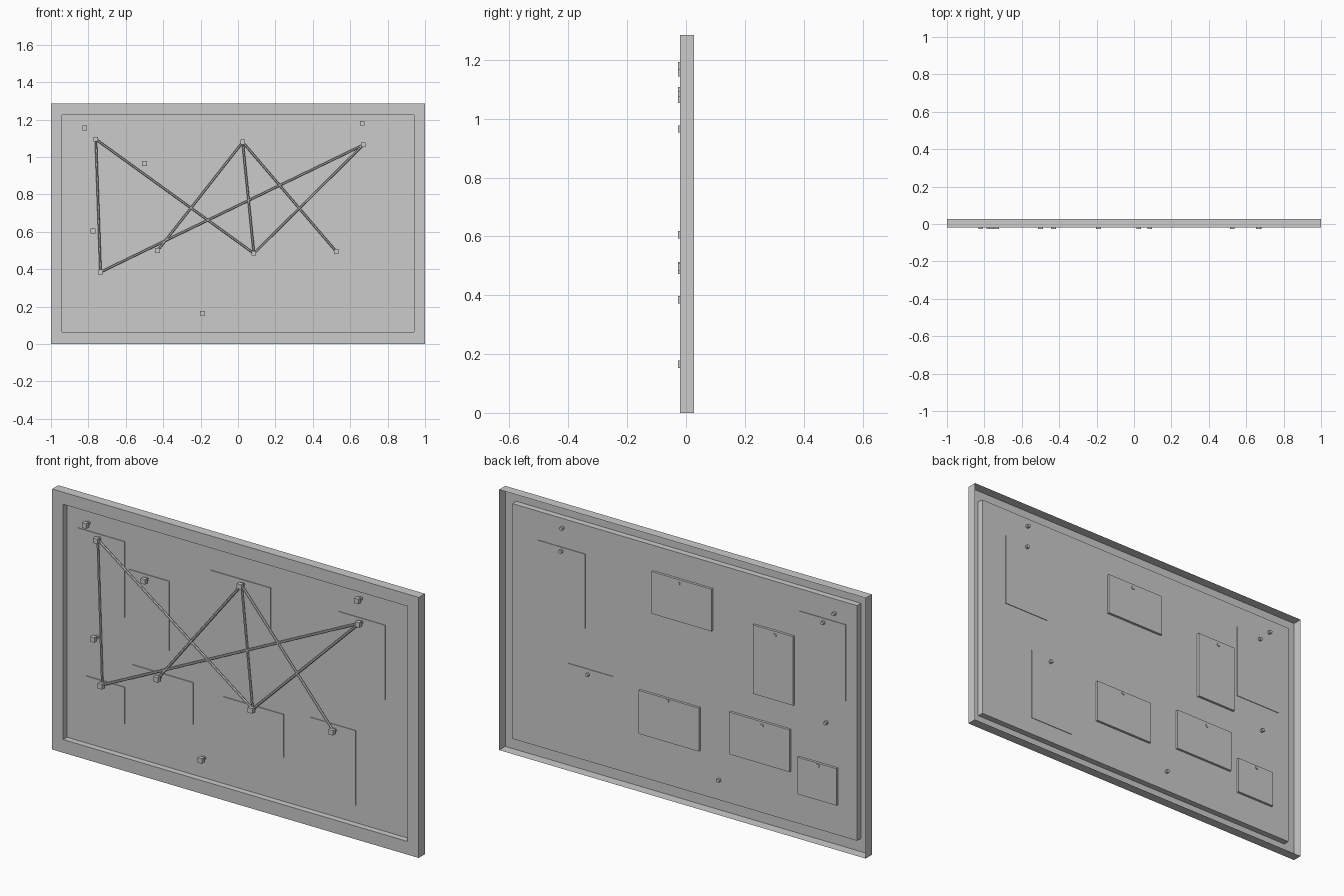
import bpy, bmesh
from mathutils import Vector

if "Cube" in bpy.data.objects:
    bpy.data.objects.remove(bpy.data.objects["Cube"])


def finish(name, bm):
    me = bpy.data.meshes.new(name)
    bm.to_mesh(me)
    bm.free()
    ob = bpy.data.objects.new(name, me)
    bpy.context.collection.objects.link(ob)
    return ob


def box(name, x0, x1, y0, y1, z0, z1):
    bm = bmesh.new()
    bmesh.ops.create_cube(bm, size=1)
    for v in bm.verts:
        v.co = Vector((x0 if v.co.x < 0 else x1,
                       y0 if v.co.y < 0 else y1,
                       z0 if v.co.z < 0 else z1))
    return finish(name, bm)


# Board: one open-backed shell, outer rim -> front frame -> recessed panel
def board():
    bm = bmesh.new()
    rings = []
    for half, z0, z1, y in [(1, 0, 1.285, 0.028), (1, 0, 1.285, -0.02),
                            (0.94, 0.065, 1.225, -0.02), (0.94, 0.065, 1.225, 0.01)]:
        rings.append([bm.verts.new(p) for p in
                      [(-half, y, z0), (half, y, z0), (half, y, z1), (-half, y, z1)]])
    for a, b in zip(rings, rings[1:]):
        for i in range(4):
            j = (i + 1) % 4
            bm.faces.new((a[i], a[j], b[j], b[i]))
    bm.faces.new(rings[-1])
    finish("board_with_frame", bm)


board()

# Thick cards passing through the panel: x0, x1, z0, z1
for x0, x1, z0, z1 in [(-0.155, 0.172, 0.892, 1.1), (-0.6, -0.38, 0.645, 0.985),
                       (-0.58, -0.25, 0.312, 0.52), (-0.085, 0.243, 0.281, 0.495),
                       (-0.836, -0.624, 0.215, 0.397)]:
    box("photo_card", x0, x1, 0.006, 0.022, z0, z1)

# Thin paper sheets
for x0, x1, z0, z1 in [(-0.88, -0.624, 0.74, 1.115), (0.542, 0.798, 0.715, 1.083),
                       (0.39, 0.637, 0.152, 0.52)]:
    box("paper_sheet", x0, x1, 0.007, 0.013, z0, z1)

# Pins: square head with a thin stem through the panel
pins = {"a": (-0.76, 1.095), "b": (0.67, 1.065), "c": (0.525, 0.495),
        "d": (-0.5, 0.965), "e": (-0.43, 0.5), "f": (0.085, 0.485),
        "g": (-0.735, 0.385), "h": (0.025, 1.08), "i": (-0.82, 1.155),
        "j": (-0.775, 0.605), "k": (-0.19, 0.165), "l": (0.665, 1.18)}


def rod(name, p, q, radius, sides):
    p, q = Vector(p), Vector(q)
    bm = bmesh.new()
    bmesh.ops.create_cone(bm, cap_ends=True, segments=sides, radius1=radius,
                          radius2=radius, depth=(q - p).length)
    ob = finish(name, bm)
    ob.location = (p + q) / 2
    ob.rotation_euler = (q - p).to_track_quat('Z', 'Y').to_euler()


for x, z in pins.values():
    box("pin_head", x - 0.0125, x + 0.0125, -0.028, -0.008, z - 0.0125, z + 0.0125)
    rod("pin_stem", (x, -0.01, z), (x, 0.026, z), 0.009, 8)

# Strings linking the pins
for s, e in ["ag", "af", "bg", "bf", "he", "hf", "hc"]:
    (x0, z0), (x1, z1) = pins[s], pins[e]
    rod("string", (x0, -0.008, z0), (x1, -0.008, z1), 0.006, 6)
